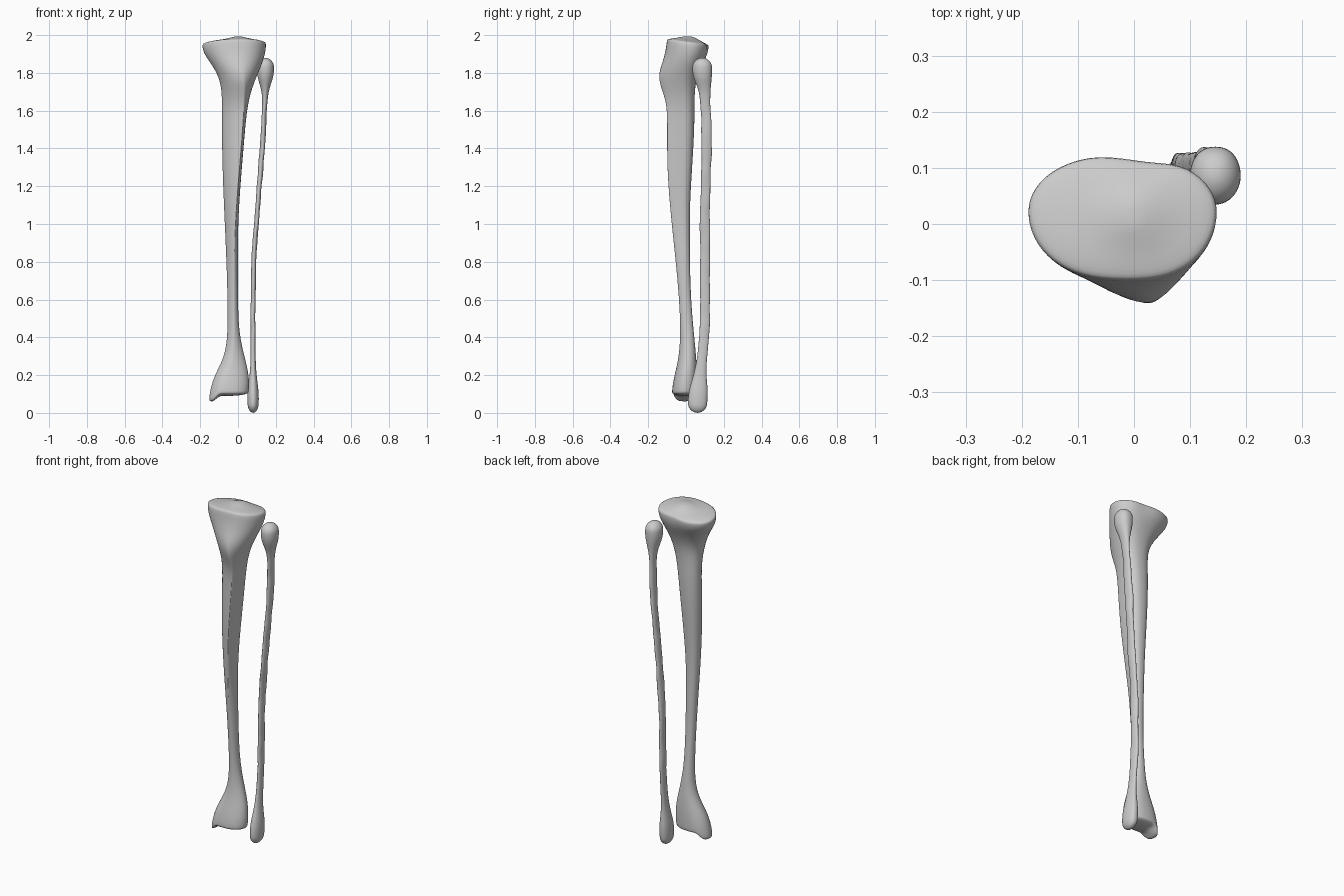
import bpy, bmesh, math
from mathutils import Vector, noise

default_cube = bpy.data.objects.get("Cube")
if default_cube:
    bpy.data.objects.remove(default_cube)

SEGMENTS = 32
GREY = (0.6, 0.6, 0.6, 1)

bone = bpy.data.materials.new("bone grey")
bone.use_nodes = True
bone.diffuse_color = GREY
bone.node_tree.nodes["Principled BSDF"].inputs["Base Color"].default_value = GREY


def ease(start, end, value):
    """Smooth step from nought to one."""
    t = max(0, min(1, (value - start) / (end - start)))
    return t * t * (3 - 2 * t)


def bell(value, centre, width):
    """Smooth bump of height one."""
    return math.exp(-((value - centre) / width) ** 2)


def signed_power(value, power):
    return math.copysign(abs(value) ** power, value)


def section(z, left, right, front, back, ridge, sharpness, widest):
    """Closed outline with a ridge at the front and a rounded back."""
    middle = (left + right) / 2
    waist = front + (back - front) * widest
    points = []
    for i in range(SEGMENTS):
        angle = math.tau * i / SEGMENTS
        across, depth = math.cos(angle), math.sin(angle)
        if depth < 0:
            centre, across = ridge, signed_power(across, sharpness)
            y = waist + (waist - front) * depth
        else:
            centre, across = middle, signed_power(across, 0.85)
            y = waist + (back - waist) * depth
        reach = right - centre if across > 0 else centre - left
        points.append(Vector((centre + across * reach, y, z)))
    return points


def dome(ring, height, steps=5):
    """Shrinking copies of a ring that round off one end."""
    middle = sum(ring, Vector()) / len(ring)
    rings = []
    for i in range(1, steps + 1):
        angle = math.pi / 2 * i / (steps + 0.5)
        lift = Vector((0, 0, height * math.sin(angle)))
        rings.append([middle + (p - middle) * math.cos(angle) + lift for p in ring])
    return rings


def loft(name, outline, bottom, top, bottom_dome, top_dome, warp, steps=40):
    """Skin the outlines from bottom to top and close both ends."""
    rings = [outline(bottom + (top - bottom) * i / steps) for i in range(steps + 1)]
    rings = dome(rings[0], -bottom_dome)[::-1] + rings + dome(rings[-1], top_dome)
    bm = bmesh.new()
    loops = [[bm.verts.new(warp(p)) for p in ring] for ring in rings]
    for lower, upper in zip(loops, loops[1:]):
        for i in range(SEGMENTS):
            j = (i + 1) % SEGMENTS
            bm.faces.new((lower[i], lower[j], upper[j], upper[i]))
    bm.faces.new(loops[0][::-1])
    bm.faces.new(loops[-1])
    mesh = bpy.data.meshes.new(name)
    bm.to_mesh(mesh)
    bm.free()
    mesh.shade_smooth()
    mesh.materials.append(bone)
    obj = bpy.data.objects.new(name, mesh)
    bpy.context.collection.objects.link(obj)
    smooth = obj.modifiers.new("smooth", "SUBSURF")
    smooth.levels = smooth.render_levels = 1


# Shin bone: three-sided shaft flaring into the knee and the ankle
def shin_outline(z):
    knee = bell(z, 1.95, 0.13)
    ankle = bell(z, 0.1, 0.16)
    left = -0.055 - 0.03 * ease(0.5, 1.5, z) - 0.107 * knee - 0.1 * ankle
    right = 0.05 * ease(0.9, 1.8, z) + 0.1 * bell(z, 1.95, 0.2) + 0.06 * bell(z, 0.15, 0.2)
    # The front bulges at the ridge below the knee
    front = -0.03 - 0.07 * ease(0.4, 1.4, z) - 0.045 * bell(z, 1.78, 0.1) - 0.045 * ankle
    back = 0.02 + 0.025 * ease(1, 1.6, z) + 0.08 * knee + 0.04 * bell(z, 0.15, 0.35)
    ridge = -0.02 + 0.055 * ease(0.8, 1.8, z) - 0.045 * knee - 0.04 * ankle
    sharpness = 1.4 - 0.6 * (knee + ankle)
    widest = 0.5 + 0.15 * ease(0.4, 1, z) - 0.1 * knee
    return section(z, left, right, front, back, ridge, sharpness, widest)


def shin_warp(point):
    x, y, z = point
    # Ankle knob hangs below the inner end
    knob = ease(0.095, 0.14, -x) * (1 - ease(0.08, 0.2, z))
    # Knee surface slopes down to the back and the inner side, with a central rise
    knee = ease(1.86, 1.96, z)
    rise = 0.02 * bell(x, 0, 0.05) * bell(y, 0.02, 0.05)
    z += knee * (rise - 0.13 * y + 0.05 * min(x, 0)) - 0.045 * knob
    # Shallow notch at the back of the knee
    y -= 0.012 * knee * ease(0.06, 0.12, y) * bell(x, 0.02, 0.05)
    return Vector((x, y, z))


loft("shin_bone", shin_outline, 0.11, 1.96, 0.02, 0.02, shin_warp)


# Outer bone: slender shaft with a knob at each end
def outer_outline(z):
    head = bell(z, 1.81, 0.08)
    foot = bell(z, 0.08, 0.11)
    x = 0.08 + 0.065 * ease(0.6, 1.8, z)
    y = 0.06 + 0.04 * ease(0, 0.5, z) + 0.01 * bell(z, 1.4, 0.2) - 0.015 * head
    half_width = 0.013 + 0.035 * head + 0.018 * foot
    half_depth = 0.026 + 0.028 * head + 0.027 * foot
    return section(z, x - half_width, x + half_width, y - half_depth, y + half_depth, x, 1, 0.5)


def outer_warp(point):
    # Slightly uneven shaft, clean ends
    shaft = ease(0.3, 0.5, point.z) * (1 - ease(1.55, 1.7, point.z))
    wobble = noise.noise_vector(point * 14) * 0.006 * shaft
    return point + Vector((wobble.x, wobble.y, 0))


loft("outer_bone", outer_outline, 0.05, 1.83, 0.05, 0.05, outer_warp)
